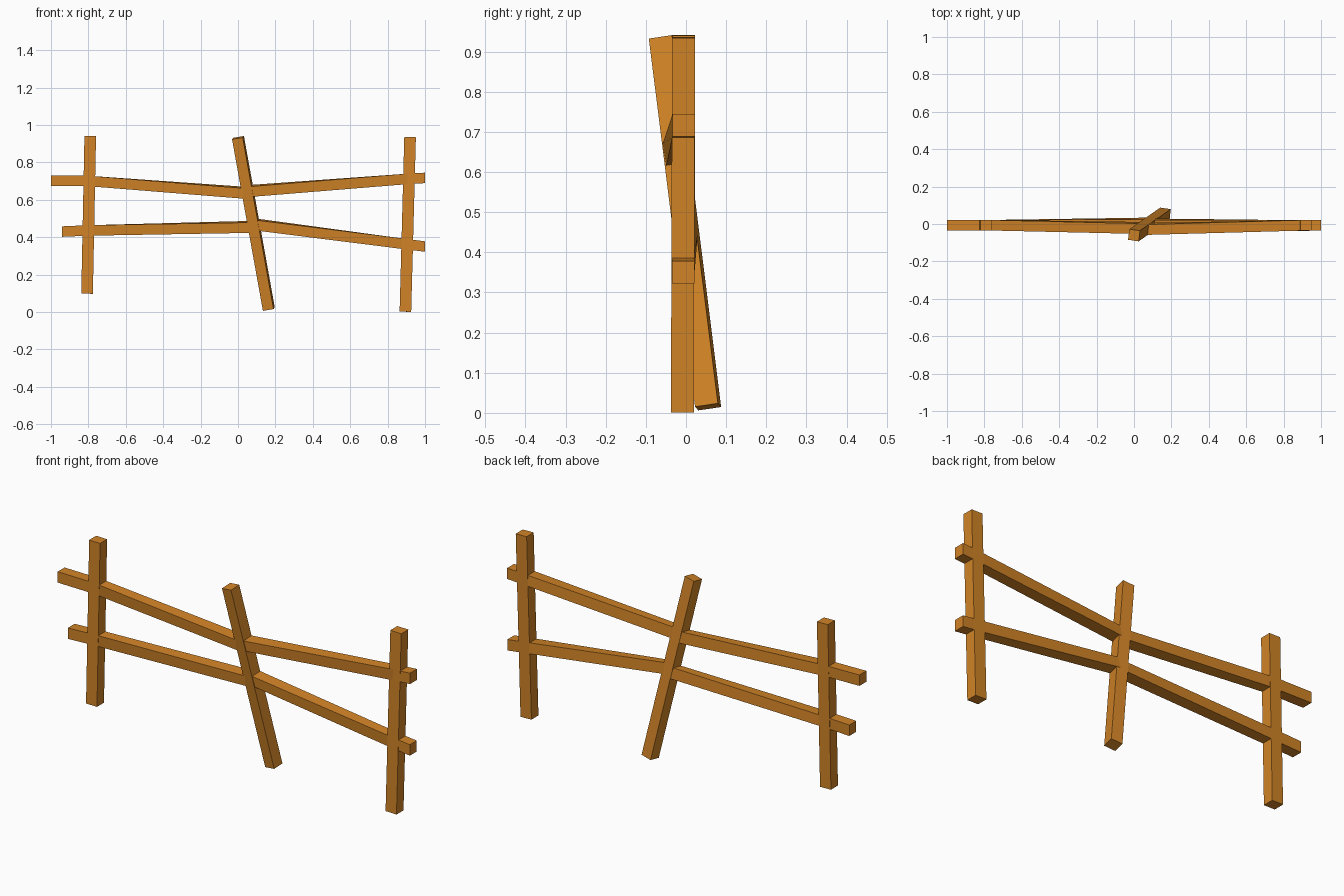
import bpy
import bmesh
import math
from mathutils import Vector

if "Cube" in bpy.data.objects:
    bpy.data.objects.remove(bpy.data.objects["Cube"])

wood = bpy.data.materials.new("wood")
wood.diffuse_color = (0.64, 0.23, 0.02, 1)
wood.use_nodes = True
wood.node_tree.nodes["Principled BSDF"].inputs["Base Color"].default_value = wood.diffuse_color


def beam(name, stations):
    """Square beam swept through (centre, half side vector, half up vector) stations."""
    bm = bmesh.new()
    rings = []
    for c, s, u in stations:
        c, s, u = Vector(c), Vector(s), Vector(u)
        rings.append([bm.verts.new(p) for p in (c - s - u, c + s - u, c + s + u, c - s + u)])
    for a, b in zip(rings, rings[1:]):
        for i in range(4):
            j = (i + 1) % 4
            bm.faces.new((a[i], a[j], b[j], b[i]))
    bm.faces.new(rings[0][::-1])
    bm.faces.new(rings[-1])
    bmesh.ops.recalc_face_normals(bm, faces=bm.faces)
    mesh = bpy.data.meshes.new(name)
    bm.to_mesh(mesh)
    bm.free()
    mesh.materials.append(wood)
    obj = bpy.data.objects.new(name, mesh)
    bpy.context.collection.objects.link(obj)


def post(name, bottom, top, yaw=0.0, half=(0.031, 0.0285)):
    axis = (Vector(top) - Vector(bottom)).normalized()
    side = Vector((math.cos(yaw), math.sin(yaw), 0))
    side = (side - axis * axis.dot(side)).normalized()
    depth = axis.cross(side)
    ring = (side * half[0], depth * half[1])
    beam(name, [(bottom, *ring), (top, *ring)])


def rail(name, points):
    """Points are (x, y, z, roll in degrees); the rail twists towards the leaning post."""
    stations = []
    for x, y, z, roll in points:
        a, h = math.radians(roll), 0.028
        stations.append(((x, y, z),
                         (0, h * math.cos(a), h * math.sin(a)),
                         (0, -h * math.sin(a), h * math.cos(a))))
    beam(name, stations)


# Posts: two nearly upright, the middle one leaning
post("left_post", (-0.807, -0.007, 0.098), (-0.79, -0.006, 0.941))
post("middle_post", (0.165, 0.055, 0.015), (0.0, -0.06, 0.932), -0.12, (0.029, 0.029))
post("right_post", (0.895, -0.009, 0.0015), (0.92, -0.006, 0.935))

# Rails, bent at every post
rail("upper_rail", [(-1, -0.006, 0.703, 0), (-0.795, -0.006, 0.70, 0),
                    (0.03, -0.021, 0.638, 9), (0.075, -0.026, 0.648, 9),
                    (0.913, -0.007, 0.712, 0), (1, -0.006, 0.717, 0)])
rail("lower_rail", [(-0.942, -0.007, 0.43, 0), (-0.80, -0.007, 0.436, 0),
                    (0.065, 0.002, 0.455, 9), (0.108, -0.003, 0.466, 9),
                    (0.903, -0.008, 0.362, 0), (1, -0.007, 0.35, 0)])
